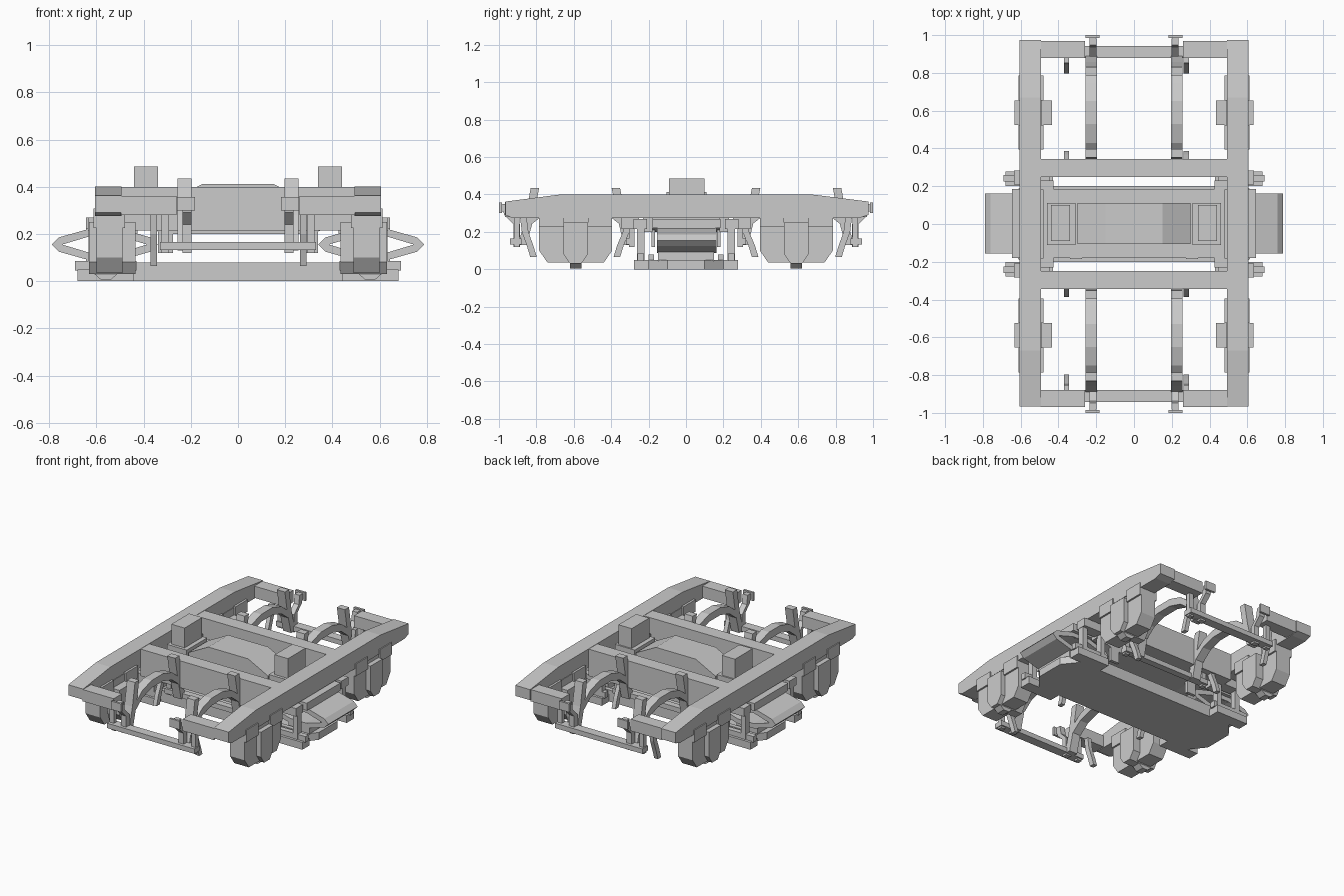
import bpy, bmesh

if "Cube" in bpy.data.objects:
    bpy.data.objects.remove(bpy.data.objects["Cube"])


def prism(name, pts, axis, lo, hi):
    """Extrude a 2D outline along an axis (x: yz outline, y: xz, z: xy)."""
    def place(p, d):
        return {'x': (d, p[0], p[1]), 'y': (p[0], d, p[1]), 'z': (p[0], p[1], d)}[axis]
    bm = bmesh.new()
    a = [bm.verts.new(place(p, lo)) for p in pts]
    b = [bm.verts.new(place(p, hi)) for p in pts]
    bm.faces.new(a)
    bm.faces.new(b)
    n = len(pts)
    for i in range(n):
        j = (i + 1) % n
        bm.faces.new((a[i], a[j], b[j], b[i]))
    bmesh.ops.recalc_face_normals(bm, faces=bm.faces)
    me = bpy.data.meshes.new(name)
    bm.to_mesh(me)
    bm.free()
    ob = bpy.data.objects.new(name, me)
    bpy.context.collection.objects.link(ob)
    return ob


def box(name, x0, x1, y0, y1, z0, z1):
    xs, ys = sorted((x0, x1)), sorted((y0, y1))
    return prism(name, [(xs[0], ys[0]), (xs[1], ys[0]), (xs[1], ys[1]), (xs[0], ys[1])], 'z', z0, z1)


def strip(name, path, t, x0, x1):
    """Bent bar in the yz plane, thickness t measured across y or z."""
    dy = abs(path[-1][0] - path[0][0])
    dz = abs(path[-1][1] - path[0][1])
    o = (t / 2, 0) if dz > dy else (0, t / 2)
    pts = [(p[0] - o[0], p[1] - o[1]) for p in path]
    pts += [(p[0] + o[0], p[1] + o[1]) for p in reversed(path)]
    return prism(name, pts, 'x', min(x0, x1), max(x0, x1))


SIDES = (-1, 1)

# Side beams with sloping ends, end stubs and cross transoms
for s in SIDES:
    prism("side_beam", [(-.965, .29), (-.93, .275), (.93, .275), (.975, .29), (.975, .362),
                        (.67, .4), (-.67, .4), (-.965, .362)], 'x',
          *sorted((s * .493, s * .605)))
for e in SIDES:
    box("transom", -.495, .495, e * .25, e * .345, .215, .398)
    for s in SIDES:
        box("end_stub", s * .26, s * .495, e * .88, e * .968, .28, .36)

# Bolster with raised centre and side bearers
box("bolster_base", -.645, .645, -.18, .185, .22, .27)
prism("bolster_body", [(-.48, .25), (-.3, .2), (.3, .2), (.48, .25), (.48, .3), (-.48, .3)],
      'y', -.18, .185)
prism("bolster_crown", [(-.3, .29), (.3, .29), (.3, .335), (.15, .412), (-.15, .412), (-.3, .335)],
      'y', -.105, .11)
for s in SIDES:
    box("bearer_seat", s * .31, s * .46, -.11, .11, .29, .35)
    box("side_bearer", s * .34, s * .44, -.09, .1, .34, .485)
    box("bolster_pad", s * .48, s * .645, -.15, .155, .19, .225)
    for e in SIDES:
        box("bolster_guide", s * .425, s * .495, e * .18, e * .23, .2, .3)
        box("bolster_stop", s * .275, s * .34, e * .165, e * .185, .12, .3)

# Swing plank with tapered ends
prism("swing_plank", [(-.68, -.1), (-.6, -.2), (.6, -.2), (.68, -.1),
                      (.68, .1), (.6, .2), (-.6, .2), (-.68, .1)], 'z', 0, .05)
for e in SIDES:
    box("plank_lip", -.6, .6, e * .17, e * .2, .04, .078)

# Elliptic leaf springs: two bent leaves meeting at the tips, plus seats
for s in SIDES:
    c = s * .565
    for v in SIDES:
        out = [(-.225, 0), (-.195, .03), (-.06, .068), (.06, .068), (.195, .03), (.225, 0)]
        inn = [(.18, 0), (.06, .036), (-.06, .036), (-.18, 0)]
        prism("leaf_spring", [(c + x, .155 + v * z) for x, z in out + inn], 'y', -.155, .162)
    box("spring_seat", c - .08, c + .08, -.15, .15, .045, .092)

# Swing hangers at the four corners of the plank
for s in SIDES:
    for e in SIDES:
        box("hanger_foot", s * .44, s * .68, e * .2, e * .278, 0, .05)
        box("hanger_pin", s * .43, s * .69, e * .225, e * .26, .045, .085)
        for x in (.47, .615):
            box("hanger_link", s * (x - .018), s * (x + .018), e * .222, e * .262, .05, .26)
        box("hanger_bracket", s * .445, s * .635, e * .208, e * .282, .215, .27)

# Axle guards and axle boxes
for s in SIDES:
    for e in SIDES:
        c = e * .59
        prism("axle_guard", [(c - .195, .3), (c - .195, .1), (c - .15, .035), (c + .15, .035),
                             (c + .195, .1), (c + .195, .3)], 'x',
              *sorted((s * .49, s * .6)))
        for d in SIDES:
            box("guard_cheek", s * .478, s * .612, c + d * .065, c + d * .195, .225, .308)
        prism("axle_box", [(c - .065, .25), (c - .065, .08), (c - .03, .03), (c + .03, .03),
                           (c + .065, .08), (c + .065, .25)], 'x',
              *sorted((s * .435, s * .632)))
        prism("box_keeper", [(s * .5, .04), (s * .54, .005), (s * .58, .005), (s * .62, .04)],
              'y', c - .03, c + .03)

# Brake gear around each wheel position
for e in SIDES:
    box("outer_brake_beam", -.33, .33, e * .88, e * .942, .132, .165)
    box("inner_brake_beam", -.33, .33, e * .275, e * .32, .132, .165)
    for s in SIDES:
        x0, x1 = s * .196, s * .256
        strip("brake_arch", [(e * y, z) for y, z in
                             ((.36, .27), (.43, .325), (.53, .355), (.65, .355), (.75, .325), (.82, .27))],
              .05, x0, x1)
        strip("outer_brake_lever", [(e * .808, .435), (e * .835, .28), (e * .875, .13)], .045, x0, x1)
        strip("inner_brake_lever", [(e * .375, .435), (e * .345, .28), (e * .31, .13)], .045, x0, x1)
        # End hanger carrying the outer beam
        strip("end_hanger", [(e * .965, .35), (e * .955, .29), (e * .905, .24), (e * .905, .12)],
              .035, s * .198, s * .236)
        box("hanger_arm", s * .2, s * .235, e * .95, e * .995, .31, .345)
        box("hanger_plate", s * .183, s * .258, e * .985, e * 1.0, .3, .357)
        # Thin drop links beside the beams
        for y in (.29, .905):
            box("drop_link", s * .292, s * .325, e * (y - .015), e * (y + .015), .12, .285)
    # Brake shoes, curved towards the wheel
    for x in (-.357, .276):
        strip("outer_brake_shoe", [(e * .815, .065), (e * .835, .13), (e * .86, .2), (e * .87, .28)],
              .035, x - .014, x + .014)
        strip("inner_brake_shoe", [(e * .37, .065), (e * .35, .13), (e * .32, .2), (e * .305, .28)],
              .035, x - .014, x + .014)
